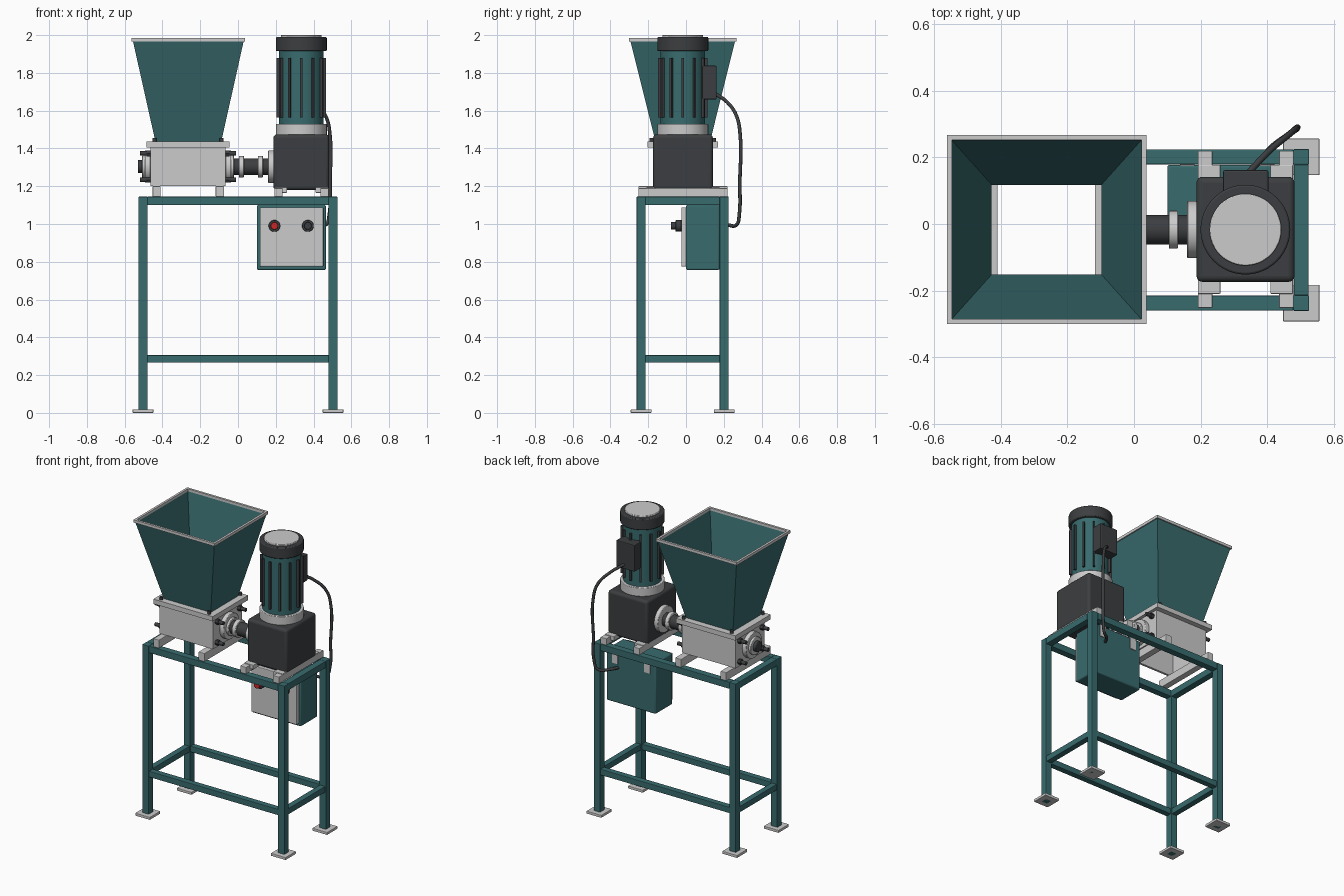
import bpy, bmesh, math
from mathutils import Matrix, Vector

if "Cube" in bpy.data.objects:
    bpy.data.objects.remove(bpy.data.objects["Cube"])

CY = -0.017            # centre line of the machine in y
MX = 0.335             # motor centre in x
SZ = 1.304             # shaft height


def material(name, color):
    m = bpy.data.materials.new(name)
    m.diffuse_color = (*color, 1)
    m.use_nodes = True
    m.node_tree.nodes["Principled BSDF"].inputs["Base Color"].default_value = m.diffuse_color
    return m


TEAL = material("teal_paint", (0.04, 0.147, 0.155))
DARK = material("dark_metal", (0.045, 0.048, 0.052))
RED = material("red_plastic", (0.6, 0.02, 0.02))


def finish(bm, name, mat=None, bevel=0, segments=2, smooth=False):
    bmesh.ops.recalc_face_normals(bm, faces=bm.faces)
    me = bpy.data.meshes.new(name)
    bm.to_mesh(me)
    bm.free()
    ob = bpy.data.objects.new(name, me)
    bpy.context.collection.objects.link(ob)
    if mat:
        me.materials.append(mat)
    if bevel:
        mod = ob.modifiers.new("bevel", "BEVEL")
        mod.width, mod.segments = bevel, segments
        mod.limit_method, mod.angle_limit = 'ANGLE', math.radians(40)
    if smooth:
        bpy.ops.object.select_all(action='DESELECT')
        ob.select_set(True)
        bpy.context.view_layer.objects.active = ob
        bpy.ops.object.shade_smooth_by_angle(angle=math.radians(35))
    return ob


def box(name, x, y, z, mat=None, bevel=0.003, segments=2, smooth=False):
    """Box from (min, max) pairs."""
    bm = bmesh.new()
    size = [b - a for a, b in (x, y, z)]
    mid = [(a + b) / 2 for a, b in (x, y, z)]
    bmesh.ops.create_cube(bm, size=1, matrix=Matrix.Translation(mid) @ Matrix.Diagonal((*size, 1)))
    return finish(bm, name, mat, bevel, segments, smooth)


def cyl(name, axis, start, end, r, center, mat=None, sides=40, bevel=0.003):
    """Cylinder along an axis; center gives the other two coordinates."""
    bm = bmesh.new()
    c = list(center)
    c.insert("xyz".index(axis), (start + end) / 2)
    rot = {'x': Matrix.Rotation(math.pi / 2, 4, 'Y'),
           'y': Matrix.Rotation(math.pi / 2, 4, 'X'), 'z': Matrix()}[axis]
    bmesh.ops.create_cone(bm, cap_ends=True, segments=sides, radius1=r, radius2=r,
                          depth=abs(end - start), matrix=Matrix.Translation(c) @ rot)
    return finish(bm, name, mat, bevel, 2, True)


def ring_loft(name, cx, loops, mat=None):
    """Closed shell through rectangular loops (half_x, half_y, z)."""
    bm = bmesh.new()
    rows = [[bm.verts.new((cx + sx * hx, CY + sy * hy, z))
             for sx, sy in ((-1, -1), (1, -1), (1, 1), (-1, 1))] for hx, hy, z in loops]
    for i, a in enumerate(rows):
        b = rows[(i + 1) % len(rows)]
        for j in range(4):
            k = (j + 1) % 4
            bm.faces.new((a[j], a[k], b[k], b[j]))
    return finish(bm, name, mat)


# Stand: legs, foot plates and rails
LX, LY0, LY1, H = 0.503, -0.238, 0.202, 0.0235
for ys, y in (("front", LY0), ("back", LY1)):
    for xs, x in (("left", -LX), ("right", LX)):
        box(f"{ys}_{xs}_leg", (x - H, x + H), (y - H, y + H), (0, 1.145), TEAL)
        box(f"{ys}_{xs}_foot_plate", (x - .055, x + .055), (y - .055, y + .055), (0, 0.018))
for level, z0, z1 in (("lower", 0.266, 0.306), ("upper", 1.1, 1.145)):
    h = (z1 - z0) / 2
    for ys, y in (("front", LY0), ("back", LY1)):
        box(f"{level}_{ys}_rail", (-LX + H, LX - H), (y - h, y + h), (z0, z1), TEAL)
    for xs, x in (("left", -LX), ("right", LX)):
        box(f"{level}_{xs}_rail", (x - h, x + h), (LY0 + H, LY1 - H), (z0, z1), TEAL)

# Mounting bars under the chamber and gearbox
for i, (x0, x1) in enumerate(((-.452, -.41), (-.118, -.073), (.192, .236), (.436, .48))):
    top = 1.2 if i < 2 else 1.19
    box(f"mounting_bar_{i + 1}", (x0, x1), (-.252, .22), (1.145, top))
for i, (x0, x1) in enumerate(((.192, .26), (.41, .478))):
    box(f"gearbox_pad_{i + 1}", (x0, x1), (-.21, .178), (1.165, 1.195))

# Cutting chamber (open through), its flange and the hopper
BX = -0.2645
ring_loft("chamber", BX, [(.1985, .153, 1.2), (.1985, .153, 1.405), (.178, .138, 1.405), (.178, .138, 1.2)])
ring_loft("chamber_flange", BX, [(.22, .187, 1.405), (.22, .187, 1.437), (.168, .137, 1.437), (.168, .137, 1.405)])
HX = -0.263
ring_loft("hopper", HX, [(.174, .144, 1.435), (.293, .277, 1.968), (.285, .269, 1.968), (.165, .135, 1.435)], TEAL)
ring_loft("hopper_rim", HX, [(.3, .284, 1.966), (.3, .284, 1.985), (.285, .269, 1.985), (.285, .269, 1.966)])
for sx in (-1, 1):
    for sy in (-1, 1):
        cyl("flange_bolt", 'z', 1.43, 1.455, .011, (BX + sx * .178, CY + sy * .165), DARK, 12, 0)

# Bearings and bolts on both chamber ends
for side, s in (("left", -1), ("right", 1)):
    face = BX + s * .1985
    cyl(f"{side}_bearing_flange", 'x', face, face + s * .03, .085, (CY, SZ))
    cyl(f"{side}_bearing_hub", 'x', face + s * .028, face + s * .045, .058, (CY, SZ))
    for sy in (-1, 1):
        for sz in (-1, 1):
            p = (CY + sy * .118, SZ + sz * .07)
            cyl(f"{side}_end_bolt", 'x', face, face + s * .055, .012, p, DARK, 12, 0)
            cyl(f"{side}_end_bolt_head", 'x', face, face + s * .022, .018, p, DARK, 6, 0)

# Drive shaft and coupling
cyl("shaft_stub", 'x', -.53, -.45, .034, (CY, SZ), DARK)
cyl("drive_shaft", 'x', -.06, .19, .044, (CY, SZ), DARK)
cyl("coupling_ring_inner", 'x', .004, .032, .057, (CY, SZ))
cyl("coupling_ring_outer", 'x', .105, .132, .057, (CY, SZ))
cyl("gearbox_output_flange", 'x', .16, .19, .086, (CY, SZ))

# Gearbox and upright motor
box("gearbox", (.188, .483), (-.174, .142), (1.18, 1.474), DARK, .018, 4, True)
C = (MX, CY)
cyl("motor_flange", 'z', 1.47, 1.53, .135, C, sides=48)
cyl("motor_body", 'z', 1.525, 1.925, .117, C, TEAL, 48)
cyl("motor_fan_cover", 'z', 1.915, 1.99, .135, C, DARK, 48, .006)
cyl("motor_top_disc", 'z', 1.985, 2.0, .108, C, sides=48)
bm = bmesh.new()
for i in range(12):
    m = (Matrix.Translation((MX, CY, 1.722)) @ Matrix.Rotation(i * math.pi / 6, 4, 'Z')
         @ Matrix.Translation((.12, 0, 0)) @ Matrix.Diagonal((.024, .012, .316, 1)))
    bmesh.ops.create_cube(bm, size=1, matrix=m)
finish(bm, "motor_fins", DARK)
box("terminal_box", (.268, .404), (.085, .162), (1.66, 1.838), DARK, .005)

# Control cabinet, door, buttons and hanging straps
box("control_cabinet", (.1, .466), (0, .178), (.757, 1.1), TEAL, .008, 3, True)
box("cabinet_door", (.116, .452), (-.025, .002), (.775, 1.088), None, .004)
for n, x, mat in (("stop", .193, RED), ("start", .37, DARK)):
    cyl(f"{n}_button_collar", 'y', -.055, -.024, .031, (x, .99), DARK, 32)
    cyl(f"{n}_button", 'y', -.08, -.05, .02, (x, .99), mat, 32)
for i, x in enumerate((.16, .4)):
    box(f"hanging_strap_{i + 1}", (x - .022, x + .022), (.174, .184), (1.02, 1.13), None, .001)

# Power cable from terminal box to cabinet back
cu = bpy.data.curves.new("power_cable", 'CURVE')
cu.dimensions = '3D'
cu.bevel_depth, cu.bevel_resolution, cu.resolution_u = .0095, 3, 8
pts = [(.345, .155, 1.69), (.405, .218, 1.645), (.465, .268, 1.57), (.487, .287, 1.47),
       (.487, .285, 1.22), (.483, .282, 1.05), (.467, .27, .998), (.4, .215, .995), (.38, .175, .995)]
sp = cu.splines.new('BEZIER')
sp.bezier_points.add(len(pts) - 1)
for bp, p in zip(sp.bezier_points, pts):
    bp.co = p
    bp.handle_left_type = bp.handle_right_type = 'AUTO'
cu.use_fill_caps = True
cu.materials.append(DARK)
bpy.context.collection.objects.link(bpy.data.objects.new("power_cable", cu))
